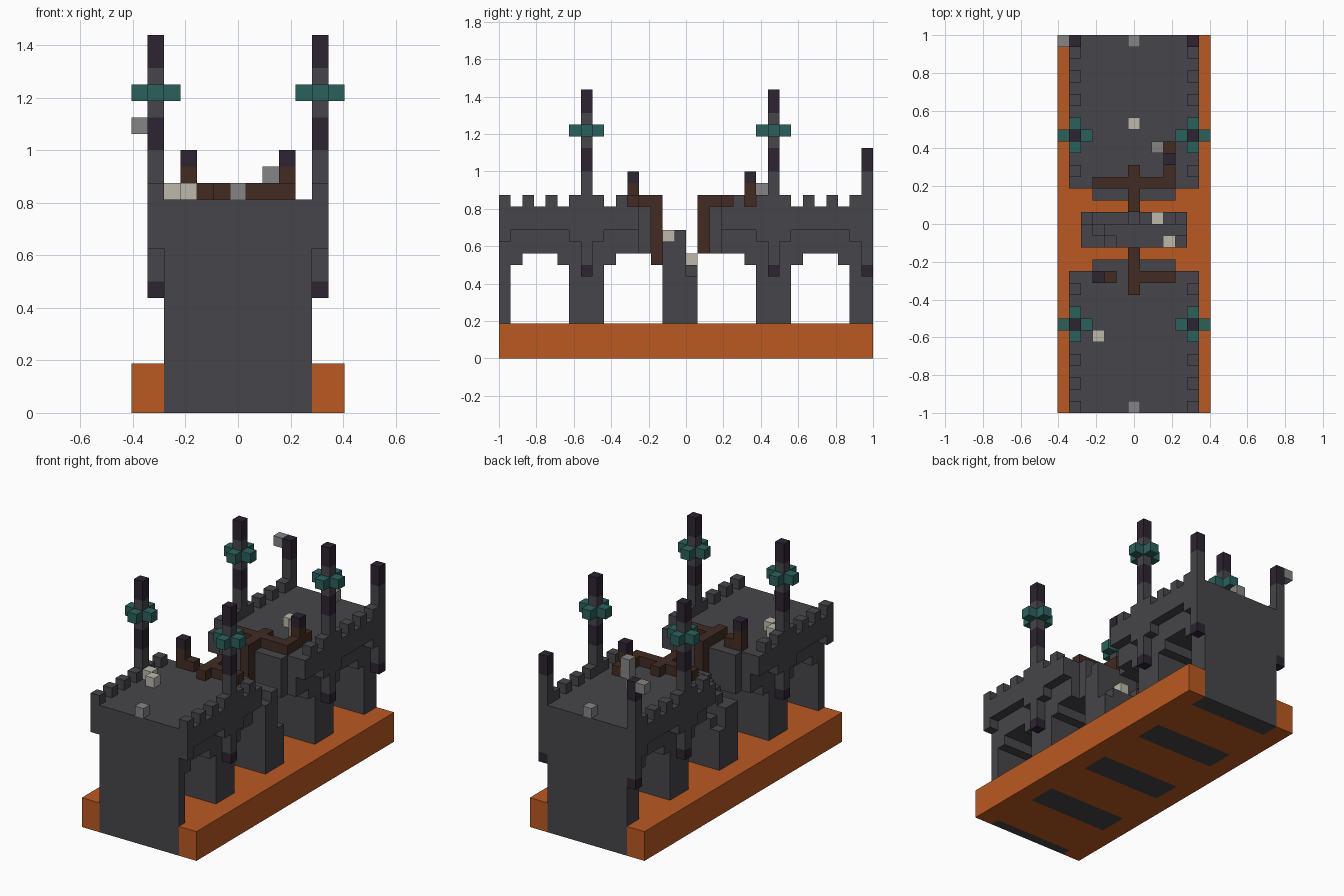
import bpy, bmesh
from mathutils import Vector

cube = bpy.data.objects.get("Cube")
if cube:
    bpy.data.objects.remove(cube)

U = 1 / 16                                   # block size
ORIGIN = Vector((-6.5 * U, -1, 0))
COLOURS = {
    "dark stone": (.061, .060, .067),
    "orange lava": (.497, .100, .015),
    "teal": (.024, .120, .107),
    "dark purple": (.026, .017, .030),
    "brown": (.054, .025, .016),
    "cream": (.508, .485, .407),
    "light grey": (.235, .235, .235),
}


def make_material(name, rgb):
    m = bpy.data.materials.new(name)
    m.use_nodes = True
    m.diffuse_color = (*rgb, 1)
    b = next(n for n in m.node_tree.nodes if n.type == 'BSDF_PRINCIPLED')
    b.inputs["Base Color"].default_value = (*rgb, 1)
    b.inputs["Roughness"].default_value = 0.9
    return m


MATS = {n: make_material(n, c) for n, c in COLOURS.items()}
cells = {}                                   # block position -> (part, colour)


def fill(part, colour, xs, ys, zs):
    """Fill inclusive block ranges; a single number is one block."""
    spans = [range(s[0], s[1] + 1) if isinstance(s, tuple) else [s] for s in (xs, ys, zs)]
    for x in spans[0]:
        for y in spans[1]:
            for z in spans[2]:
                cells[x, y, z] = (part, colour)


STONE, PURPLE, BROWN = "dark stone", "dark purple", "brown"
SIDES = (1, 11)

# Lava bed
fill("lava_bed", "orange lava", (0, 12), (0, 31), (0, 2))

# Bridge deck in two halves, with narrow broken ends
for start, end, stub in ((0, 11, 12), (19, 31, 18)):
    fill("deck", STONE, (2, 10), (start, end), (9, 12))
    fill("deck", STONE, (3, 9), stub, (9, 12))
    for x in SIDES:
        fill("side_wall", STONE, x, (start, end), (11, 12))
        for y in range(start, end + 1):
            if y % 2 == 0:
                fill("battlement", STONE, x, y, 13)

# Piers, with arch shoulders beside them
for start, end in ((0, 0), (6, 8), (22, 24), (30, 31)):
    fill("pier", STONE, (2, 10), (start, end), (0, 12))
    for y in (start - 1, end + 1):
        if 0 <= y <= 31:
            fill("arch_shoulder", STONE, (2, 10), y, 8)
    for x in SIDES:
        fill("wall_bracket", STONE, x, (start, end), 10)

# Ruined middle pier, one height per column
for row, heights in enumerate(("99abbbbaa", "9abbbbbbb", "788898887")):
    for col, h in enumerate(heights):
        fill("ruined_pier", STONE, 2 + col, 14 + row, (0, int(h, 16) - 1))

# Tall posts on the walls, each with a teal collar
for x in SIDES:
    for y in (7, 23):
        fill("post", STONE, x, y, (8, 20))
        fill("post_foot", PURPLE, x, y, 7)
        fill("post_band", PURPLE, x, y, (16, 17))
        fill("post_tip", PURPLE, x, y, (21, 22))
        fill("post_collar", "teal", (x - 1, x + 1), y, 19)
        fill("post_collar", "teal", x, (y - 1, y + 1), 19)
    # Shorter posts at the back corners
    fill("back_post", STONE, x, 31, (8, 15))
    fill("back_post_foot", PURPLE, x, 31, 7)
    fill("back_post_tip", PURPLE, x, 31, (16, 17))

# Roots over the broken ends
fill("front_root", BROWN, 6, (10, 13), 13)
fill("front_root", BROWN, 6, 13, (8, 13))
fill("front_root", BROWN, (7, 9), 11, 13)
fill("front_root", BROWN, 4, 11, 13)
fill("front_root", BROWN, 3, 11, (13, 14))
fill("front_root_tip", PURPLE, 3, 11, 15)
fill("back_root", BROWN, 6, (17, 20), 13)
fill("back_root", BROWN, 6, 17, (9, 13))
fill("back_root", BROWN, (3, 9), 19, 13)
fill("back_root", BROWN, 9, (20, 22), 13)
fill("back_root", BROWN, 9, 21, 14)
fill("back_root_tip", PURPLE, 9, 21, 15)

# Loose bones and pale lamps
for spot in ((3, 6, 13), (2, 7, 13), (6, 24, 13), (8, 16, 8), (9, 14, 10)):
    fill("bone_block", "cream", *spot)
for spot in ((6, 0, 13), (6, 31, 13), (0, 31, 17), (8, 22, (13, 14))):
    fill("lamp_block", "light grey", *spot)

# Turn each part into a mesh of its exposed block faces
AXES = [Vector(v) for v in ((1, 0, 0), (0, 1, 0), (0, 0, 1))]
for part, colour in sorted(set(cells.values())):
    bm = bmesh.new()
    for cell, owner in cells.items():
        if owner != (part, colour):
            continue
        centre = Vector(cell) + Vector((.5, .5, .5))
        for a in range(3):
            for sign in (1, -1):
                n = AXES[a] * sign
                if tuple(int(c + d) for c, d in zip(cell, n)) in cells:
                    continue
                u = AXES[(a + 1) % 3] / 2
                v = AXES[(a + 2) % 3] / 2 * sign
                corners = (-u - v, u - v, u + v, -u + v)
                bm.faces.new([bm.verts.new((centre + n / 2 + c) * U + ORIGIN)
                              for c in corners])
    if bm.faces:
        bmesh.ops.remove_doubles(bm, verts=bm.verts, dist=U / 100)
        mesh = bpy.data.meshes.new(part)
        bm.to_mesh(mesh)
        mesh.materials.append(MATS[colour])
        bpy.context.collection.objects.link(bpy.data.objects.new(part, mesh))
    bm.free()
